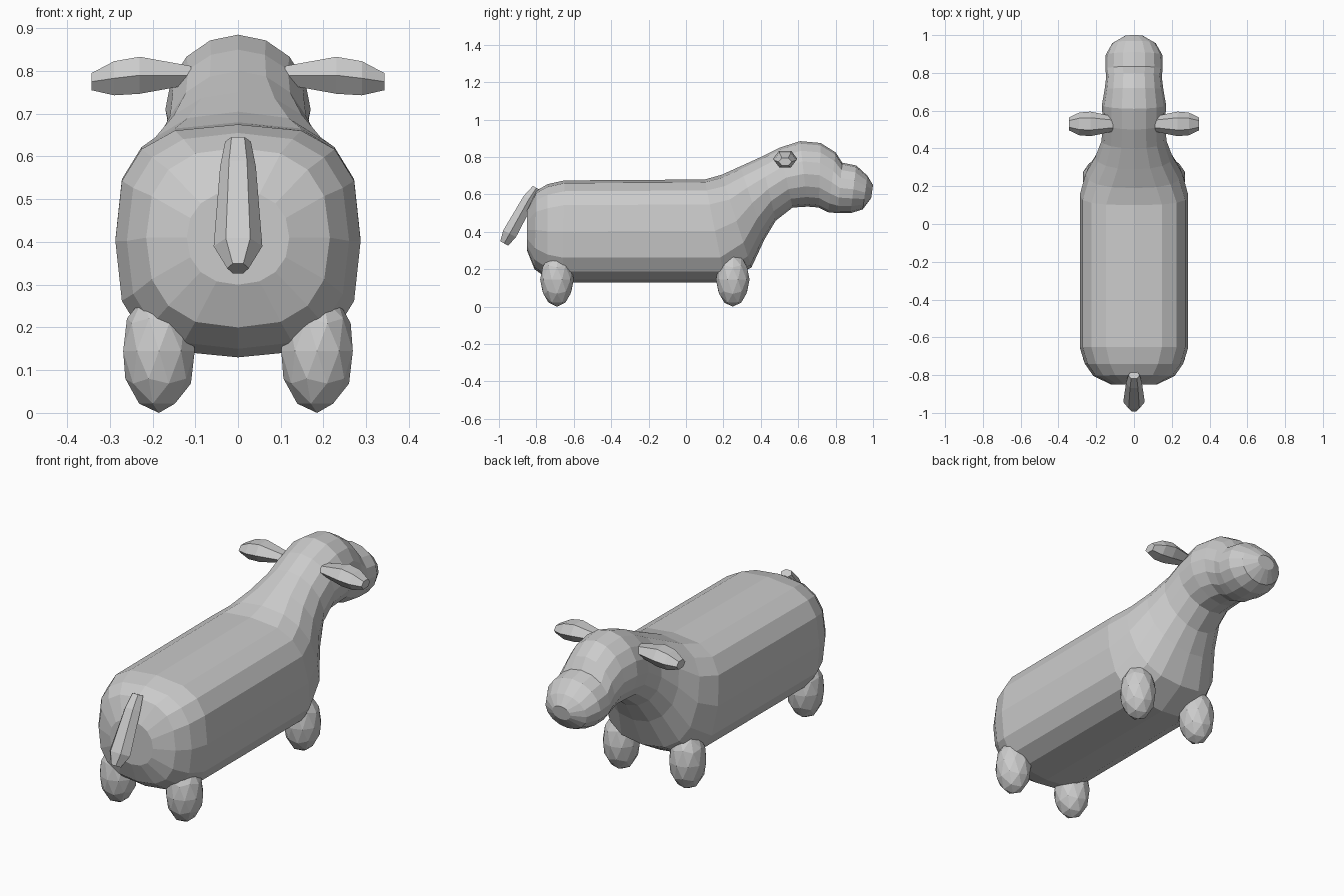
import bpy, bmesh, math
from mathutils import Vector, Matrix

if "Cube" in bpy.data.objects:
    bpy.data.objects.remove(bpy.data.objects["Cube"])

wool = bpy.data.materials.new("plain grey")
wool.diffuse_color = (0.6, 0.6, 0.6, 1)
wool.use_nodes = True
wool.node_tree.nodes["Principled BSDF"].inputs["Base Color"].default_value = wool.diffuse_color


def finish(name, bm):
    bmesh.ops.recalc_face_normals(bm, faces=bm.faces)
    mesh = bpy.data.meshes.new(name)
    bm.to_mesh(mesh)
    bm.free()
    mesh.materials.append(wool)
    ob = bpy.data.objects.new(name, mesh)
    bpy.context.collection.objects.link(ob)
    return ob


def loft(name, rings, sides):
    """Rings are (centre, half axis u, half axis v, squareness)."""
    bm = bmesh.new()
    loops = []
    for c, u, v, p in rings:
        loop = []
        for i in range(sides):
            a = 2 * math.pi * i / sides
            x, y = math.cos(a), math.sin(a)
            x = math.copysign(abs(x) ** (2 / p), x)
            y = math.copysign(abs(y) ** (2 / p), y)
            loop.append(bm.verts.new(Vector(c) + Vector(u) * x + Vector(v) * y))
        loops.append(loop)
    for a, b in zip(loops, loops[1:]):
        for i in range(sides):
            j = (i + 1) % sides
            bm.faces.new((a[i], a[j], b[j], b[i]))
    bm.faces.new(loops[0])
    bm.faces.new(loops[-1])
    return finish(name, bm)


# Body, neck, head and muzzle: top (y, z), bottom (y, z), half width, squareness
sections = [
    ((-.85, .52), (-.85, .30), .12, 2.2),
    ((-.80, .62), (-.81, .20), .215, 2.5),
    ((-.74, .655), (-.74, .15), .26, 2.7),
    ((-.65, .675), (-.66, .13), .287, 2.9),
    ((.10, .68), (.21, .13), .287, 2.9),
    ((.19, .705), (.35, .21), .255, 2.5),
    ((.29, .75), (.42, .36), .205, 2.2),
    ((.40, .80), (.48, .46), .172, 2),
    ((.50, .85), (.57, .53), .165, 2),
    ((.61, .885), (.65, .535), .17, 2),
    ((.72, .875), (.71, .53), .155, 2),
    ((.80, .825), (.76, .505), .147, 2),
    ((.835, .77), (.81, .50), .152, 2),
    ((.91, .755), (.88, .50), .15, 2),
    ((.97, .70), (.945, .52), .115, 2),
    ((1.0, .65), (.99, .58), .05, 2),
]
rings = []
for top, bottom, half, p in sections:
    t, b = Vector((0, *top)), Vector((0, *bottom))
    rings.append(((t + b) / 2, (half, 0, 0), (t - b) / 2, p))
loft("body_and_head", rings, 16)

# Tail hanging off the rump
d = Vector((0, .87, -.48))
loft("tail", [((0, y, z), (u, 0, 0), d * v, 2) for y, z, u, v in (
    (-.80, .635, .03, .025), (-.84, .575, .042, .038),
    (-.943, .39, .057, .045), (-.972, .338, .025, .028))], 6)

# Ears and legs on both sides
for side, s in (("left", -1), ("right", 1)):
    loft(side + "_ear", [((s * x, .53, z), (0, u, 0), (0, 0, v), 2) for x, z, u, v in (
        (.11, .79, .04, .025), (.23, .79, .065, .05),
        (.29, .783, .06, .046), (.343, .775, .035, .023))], 6)
    for end, y in (("front", .25), ("hind", -.69)):
        bm = bmesh.new()
        bmesh.ops.create_icosphere(bm, subdivisions=2, radius=1)
        bmesh.ops.transform(bm, verts=bm.verts, matrix=Matrix.Translation(
            (s * .185, y, .145)) @ Matrix.Diagonal((.088, .09, .145, 1)))
        finish(f"{side}_{end}_leg", bm)
